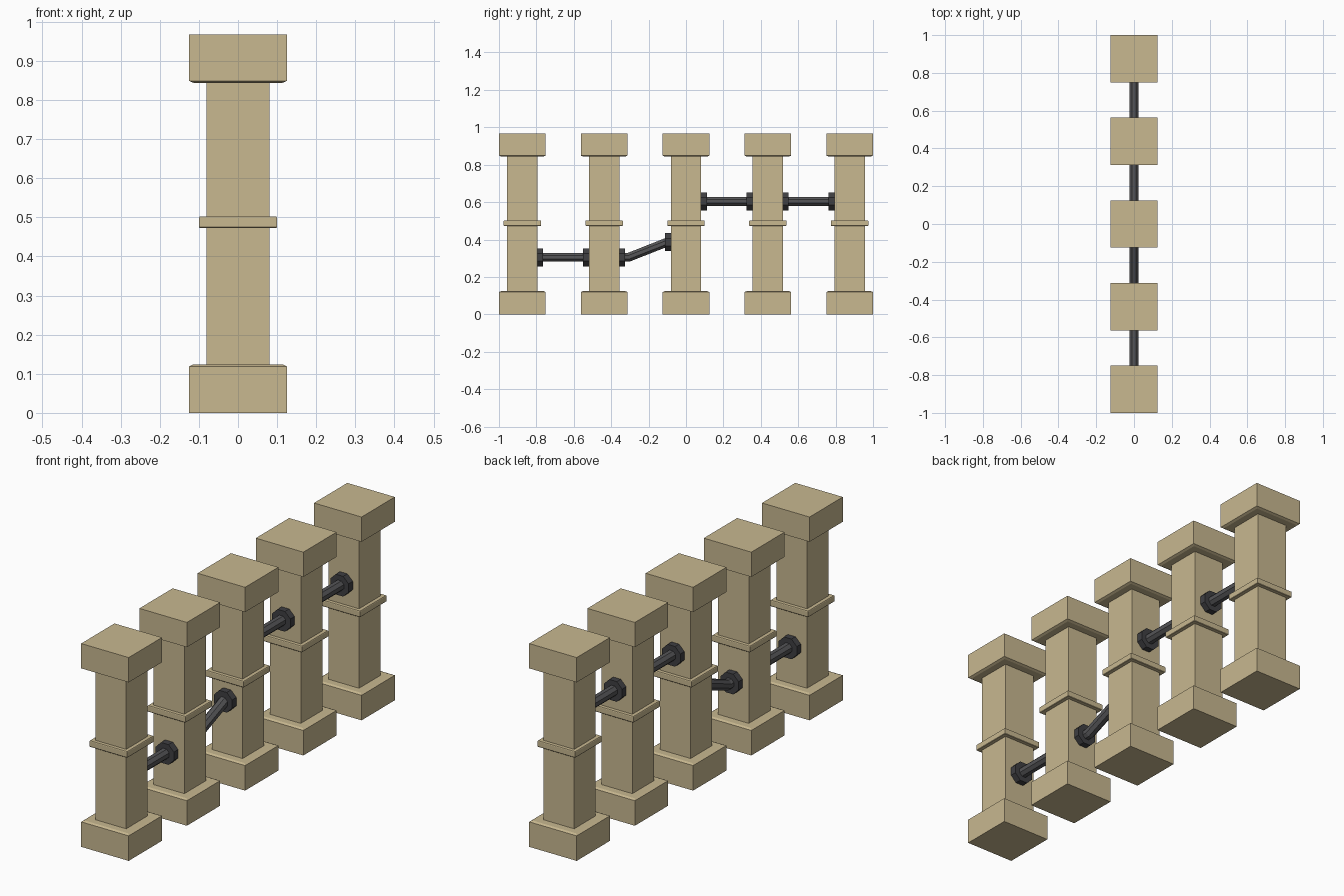
import bpy, bmesh, math
from mathutils import Vector

if "Cube" in bpy.data.objects:
    bpy.data.objects.remove(bpy.data.objects["Cube"])


def material(name, rgb):
    m = bpy.data.materials.new(name)
    m.diffuse_color = (*rgb, 1)
    m.use_nodes = True
    m.node_tree.nodes["Principled BSDF"].inputs["Base Color"].default_value = m.diffuse_color
    return m


STONE = material("sandstone", (0.58, 0.48, 0.28))
METAL = material("pipe_metal", (0.09, 0.09, 0.095))
FLANGE = material("flange_metal", (0.05, 0.05, 0.055))


def skin(name, rings, mat):
    """Bridge equal-sized rings of points into a closed, flat-shaded mesh."""
    bm = bmesh.new()
    loops = [[bm.verts.new(p) for p in ring] for ring in rings]
    n = len(loops[0])
    for a, b in zip(loops, loops[1:]):
        for i in range(n):
            j = (i + 1) % n
            bm.faces.new((a[i], a[j], b[j], b[i]))
    bm.faces.new(loops[0][::-1])
    bm.faces.new(loops[-1])
    bmesh.ops.recalc_face_normals(bm, faces=bm.faces)
    me = bpy.data.meshes.new(name)
    bm.to_mesh(me)
    bm.free()
    me.materials.append(mat)
    ob = bpy.data.objects.new(name, me)
    bpy.context.collection.objects.link(ob)
    return ob


def tube(name, path, apothem, mat, sides=8):
    """Octagonal tube along a (y, z) path, mitred at bends."""
    pts = [Vector(p) for p in path]
    r = apothem / math.cos(math.pi / sides)
    rings = []
    for i, p in enumerate(pts):
        d_in = (p - pts[max(i - 1, 0)]).normalized() if i else (pts[1] - p).normalized()
        d_out = (pts[i + 1] - p).normalized() if i < len(pts) - 1 else d_in
        t = (d_in + d_out).normalized()
        nrm = Vector((-t.y, t.x)) / t.dot(d_in)
        ring = []
        for k in range(sides):
            a = 2 * math.pi * (k + 0.5) / sides
            q = p + nrm * (r * math.sin(a))
            ring.append((r * math.cos(a), q.x, q.y))
        rings.append(ring)
    return skin(name, rings, mat)


# Pillars: square profile of (half width, height)
H = 0.967
SHAFT = 0.081
SPACING = 0.4375
profile = [(0.125, 0), (0.125, 0.119), (0.114, 0.124), (SHAFT, 0.124),
           (SHAFT, 0.473), (0.098, 0.473), (0.0995, 0.475), (0.0995, 0.499),
           (0.098, 0.502), (SHAFT, 0.502), (SHAFT, 0.844), (0.114, 0.844),
           (0.125, 0.849), (0.125, H)]
for i in range(5):
    y = (i - 2) * SPACING
    rings = [[(sx * w, y + sy * w, z) for sx, sy in ((-1, -1), (1, -1), (1, 1), (-1, 1))]
             for w, z in profile]
    skin(f"pillar_{i + 1}", rings, STONE)

# Pipes between neighbouring pillars, with a flange at each end
LOW, MID, HIGH = 0.305, 0.386, 0.604
for i, (za, zb) in enumerate([(LOW, LOW), (LOW, MID), (HIGH, HIGH), (HIGH, HIGH)]):
    ya = (i - 2) * SPACING + SHAFT
    yb = (i - 1) * SPACING - SHAFT
    path = [(ya - 0.01, za), (yb - 0.02, zb)]
    if za != zb:
        path.insert(1, (-0.307, za))
    else:
        path[1] = (yb + 0.01, zb)
    tube(f"pipe_{i + 1}", path, 0.0235, METAL)
    tube(f"flange_{i + 1}a", [(ya - 0.005, za), (ya + 0.03, za)], 0.048, FLANGE)
    tube(f"flange_{i + 1}b", [(yb - 0.032, zb), (yb + 0.005, zb)], 0.048, FLANGE)
